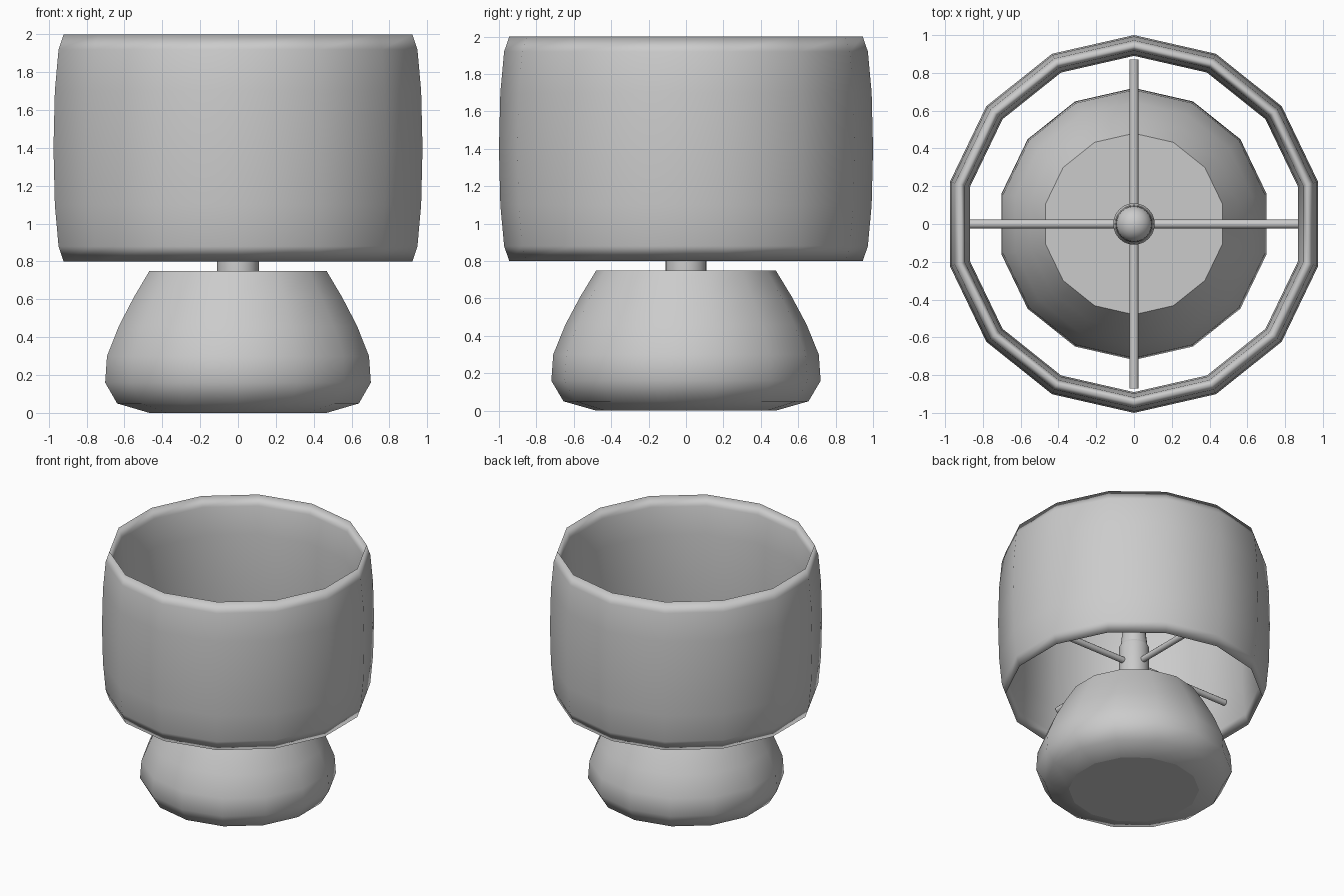
import bpy
import math

cube = bpy.data.objects.get("Cube")
if cube:
    bpy.data.objects.remove(cube, do_unlink=True)

SIDES = 14
grey = bpy.data.materials.new("plain_grey")
grey.use_nodes = True
colour = (0.6, 0.6, 0.6, 1)
grey.diffuse_color = colour
grey.node_tree.nodes["Principled BSDF"].inputs["Base Color"].default_value = colour


def finish(obj, name):
    obj.name = name
    obj.data.materials.append(grey)
    return obj


def lathe(name, profile, sides, sharp=40):
    """Turn a (radius, height) profile around z, with flat end caps."""
    verts, faces = [], []
    for r, z in profile:
        for i in range(sides):
            a = math.pi / 2 + math.tau * i / sides
            verts.append((r * math.cos(a), r * math.sin(a), z))
    for k in range(len(profile) - 1):
        for i in range(sides):
            j = (i + 1) % sides
            a, b = k * sides, (k + 1) * sides
            faces.append((a + i, a + j, b + j, b + i))
    faces.append(tuple(reversed(range(sides))))
    faces.append(tuple(range(len(verts) - sides, len(verts))))
    mesh = bpy.data.meshes.new(name)
    mesh.from_pydata(verts, [], faces)
    obj = bpy.data.objects.new(name, mesh)
    bpy.context.collection.objects.link(obj)
    bpy.ops.object.select_all(action="DESELECT")
    obj.select_set(True)
    bpy.context.view_layer.objects.active = obj
    bpy.ops.object.shade_smooth_by_angle(angle=math.radians(sharp))
    return finish(obj, name)


# Lamp shade: a tall stretched ring
bpy.ops.mesh.primitive_torus_add(
    major_segments=SIDES, minor_segments=12, major_radius=0.945,
    minor_radius=0.055, location=(0, 0, 1.4), rotation=(0, 0, math.pi / 2))
shade = finish(bpy.context.object, "lamp_shade")
shade.scale.z = 0.6 / 0.055
bpy.ops.object.transform_apply(location=False, rotation=True, scale=True)
bpy.ops.object.shade_smooth()

# Rounded base
base = lathe("base", [(0.48, 0), (0.655, 0.05), (0.72, 0.16), (0.71, 0.3),
                      (0.645, 0.46), (0.565, 0.61), (0.48, 0.75)], SIDES, 50)
# Keep the flat top and underside crisp
for edge in base.data.edges:
    heights = {round(base.data.vertices[v].co.z, 3) for v in edge.vertices}
    if heights in ({0.0}, {0.75}):
        edge.use_edge_sharp = True

# Post and socket
lathe("post", [(0.11, 0.74), (0.11, 1.2), (0.1, 1.22)], 24)
lathe("socket", [(0.1, 1.21), (0.085, 1.34)], 24)

# Bulb
bpy.ops.mesh.primitive_uv_sphere_add(segments=24, ring_count=12, radius=0.095,
                                     location=(0, 0, 1.39))
bpy.ops.object.shade_smooth()
finish(bpy.context.object, "bulb")

# Four spokes that hold the shade
for i, side in enumerate(("left", "back", "right", "front")):
    a = i * math.pi / 2
    bpy.ops.mesh.primitive_cylinder_add(
        vertices=12, radius=0.024, depth=0.77,
        location=(0.485 * math.cos(a), 0.485 * math.sin(a), 1.06),
        rotation=(0, math.pi / 2, a))
    bpy.ops.object.shade_smooth_by_angle(angle=math.radians(40))
    finish(bpy.context.object, side + "_spoke")
